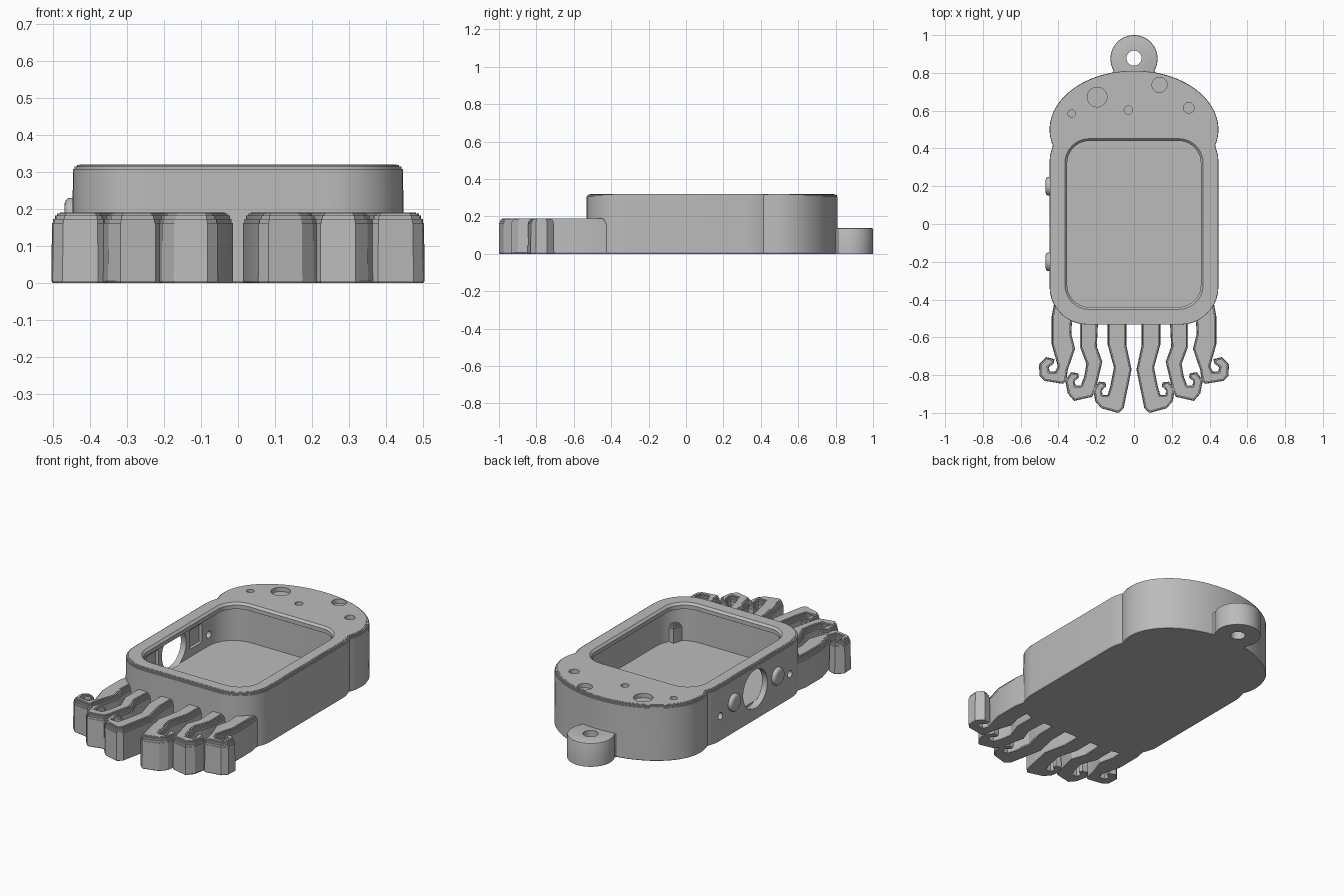
import bpy, bmesh, math
from mathutils import Vector, Matrix

if "Cube" in bpy.data.objects:
    bpy.data.objects.remove(bpy.data.objects["Cube"])

grey = bpy.data.materials.new("plain grey")
grey.use_nodes = True
grey.diffuse_color = (0.5, 0.5, 0.5, 1)
grey.node_tree.nodes["Principled BSDF"].inputs["Base Color"].default_value = (0.5, 0.5, 0.5, 1)


def arc(cx, cy, rx, ry, a0, a1, n):
    """Points along an elliptical arc, angles in degrees."""
    angles = [math.radians(a0 + (a1 - a0) * i / n) for i in range(n + 1)]
    return [(cx + rx * math.cos(a), cy + ry * math.sin(a)) for a in angles]


def circle(cx, cy, r, n=32):
    return arc(cx, cy, r, r, 0, 360, n)[:-1]


def rounded_rect(hx, hy, r, n=10):
    pts = []
    for i, (sx, sy) in enumerate([(1, 1), (-1, 1), (-1, -1), (1, -1)]):
        pts += arc(sx * (hx - r), sy * (hy - r), r, r, 90 * i, 90 * i + 90, n)
    return pts


def inset(pts, d):
    """Move a counter-clockwise outline inward by d with mitred corners."""
    out = []
    for i, p in enumerate(pts):
        p = Vector(p)
        e1 = (p - Vector(pts[i - 1])).normalized()
        e2 = (Vector(pts[(i + 1) % len(pts)]) - p).normalized()
        n1, n2 = Vector((-e1.y, e1.x)), Vector((-e2.y, e2.x))
        out.append(p + (n1 + n2) * d / max(1 + n1.dot(n2), 0.5))
    return out


def slab(name, outline, rings, matrix=None):
    """Stack copies of an outline; rings are (height, inset) pairs."""
    area = sum(a[0] * b[1] - b[0] * a[1] for a, b in zip(outline, outline[1:] + outline[:1]))
    if area < 0:
        outline = outline[::-1]
    bm = bmesh.new()
    loops = [[bm.verts.new((p[0], p[1], z)) for p in inset(outline, d)] for z, d in rings]
    n = len(outline)
    for lo, hi in zip(loops, loops[1:]):
        for i in range(n):
            j = (i + 1) % n
            bm.faces.new((lo[i], lo[j], hi[j], hi[i]))
    bm.faces.new(loops[0][::-1])
    bm.faces.new(loops[-1])
    bmesh.ops.recalc_face_normals(bm, faces=bm.faces)
    if matrix:
        bm.transform(matrix)
    mesh = bpy.data.meshes.new(name)
    bm.to_mesh(mesh)
    bm.free()
    mesh.materials.append(grey)
    ob = bpy.data.objects.new(name, mesh)
    bpy.context.collection.objects.link(ob)
    return ob


def rounded_top(z, w, h, steps):
    """Rings of a wall whose top edge is rounded by width w and height h."""
    rings = [(0, 0)]
    for i in range(steps + 1):
        a = math.pi / 2 * i / steps
        rings.append((z - h + h * math.sin(a), w * (1 - math.cos(a))))
    return rings


def terraced_top(z, w, h, steps, grow=0):
    """Rings of a wall whose rounded top edge is built from small terraces."""
    rings = [(0, 0.004 - grow), (0.006, -grow)]
    for i in range(steps):
        a = math.pi / 2 * i / steps
        level = z - h + h * math.sin(a)
        rings += [(level, w * (1 - math.cos(a)) - grow),
                  (level, w * (1 - math.cos(a + math.pi / 2 / steps)) - grow)]
    return rings[:2] + rings[3:] + [(z, rings[-1][1])]


def cut(target, cutters):
    for c in cutters:
        c.hide_render = True
        m = target.modifiers.new("cut", 'BOOLEAN')
        m.operation, m.solver, m.object = 'DIFFERENCE', 'EXACT', c
    bpy.context.view_layer.objects.active = target
    for m in list(target.modifiers):
        bpy.ops.object.modifier_apply(modifier=m.name)
    for c in cutters:
        bpy.data.objects.remove(c)


def finish(ob, angle):
    bpy.ops.object.select_all(action='DESELECT')
    ob.select_set(True)
    bpy.context.view_layer.objects.active = ob
    bpy.ops.object.shade_smooth_by_angle(angle=math.radians(angle))


def sideways(x, y, z):
    """Stand a slab on the side wall so its height points to -x."""
    return Matrix.Translation((x, y, z)) @ Matrix.Rotation(-math.pi / 2, 4, 'Y')


# Case: rounded rectangle joined to a domed head, with a notch between
notch = 0.4
rect = [p for p in rounded_rect(0.447, 0.533, 0.2) if p[1] < notch - 0.01]
left_low = sorted((p for p in rect if p[0] < 0), key=lambda p: (-p[1], p[0]))
right_low = sorted((p for p in rect if p[0] > 0), key=lambda p: (p[1], p[0]))
head = arc(0, 0.5, 0.447, 0.312, -16, 196, 56)
case = slab("case", left_low + right_low + [(0.434, notch)] + head + [(-0.434, notch)],
            terraced_top(0.32, 0.02, 0.02, 4))

# Wide cavity under a narrower lip, head dimples and side wall openings
cutters = [slab("cavity_cutter", rounded_rect(0.412, 0.478, 0.16), [(0.08, 0), (0.285, 0)]),
           slab("window_cutter", rounded_rect(0.366, 0.452, 0.13),
                [(0.2, 0.012), (0.308, 0.012), (0.32, 0), (0.4, 0)])]
for x, y, r in [(-0.195, 0.672, 0.052), (0.135, 0.737, 0.04), (-0.33, 0.585, 0.02),
                (-0.03, 0.603, 0.022), (0.29, 0.615, 0.028)]:
    cutters.append(slab("dimple_cutter", circle(x, y, r), [(0.295, 0), (0.4, 0)]))
for y, z, r in [(0, 0.18, 0.112), (0.32, 0.145, 0.02), (-0.32, 0.145, 0.02)]:
    cutters.append(slab("side_hole_cutter", circle(0, 0, r), [(0, 0), (0.2, 0)],
                        sideways(-0.405, y, z)))
for y in (-0.2, 0.2):
    cutters.append(slab("button_recess_cutter", rounded_rect(0.055, 0.055, 0.005, 2),
                        [(0, 0), (0.025, 0)], sideways(-0.405, y, 0.18)))
cut(case, cutters)
finish(case, 18)

# Side buttons
for name, y in (("front_button", -0.2), ("rear_button", 0.2)):
    finish(slab(name, circle(0, 0, 0.05), rounded_top(0.042, 0.018, 0.016, 4),
                sideways(-0.426, y, 0.18)), 30)

# Hanging tab with a hole
tab = slab("hanging_tab", arc(0, 0.875, 0.125, 0.125, -30, 210, 40) + [(-0.12, 0.77), (0.12, 0.77)],
           rounded_top(0.137, 0.006, 0.006, 2))
cut(tab, [slab("tab_hole_cutter", circle(0, 0.878, 0.04), [(-0.1, 0), (0.3, 0)])])
finish(tab, 30)

# Tentacles: kinked legs ending in outward hooks, mirrored across x
tentacles = {
    "outer": [(.36, -.40), (.333, -.5), (.338, -.58), (.318, -.66), (.356, -.77), (.364, -.825),
              (.38, -.84), (.47, -.825), (.494, -.80), (.497, -.745), (.463, -.711), (.428, -.72),
              (.432, -.737), (.458, -.755), (.452, -.785), (.413, -.788), (.397, -.755),
              (.43, -.635), (.43, -.49), (.415, -.41)],
    "middle": [(.195, -.49), (.203, -.65), (.174, -.73), (.21, -.88), (.226, -.91), (.315, -.93),
               (.345, -.895), (.358, -.83), (.33, -.791), (.301, -.795), (.298, -.81), (.322, -.83),
               (.314, -.86), (.277, -.86), (.258, -.81), (.246, -.74), (.28, -.65), (.28, -.49)],
    "inner": [(.047, -.49), (.047, -.64), (.019, -.77), (.06, -.972), (.084, -.994), (.17, -.97),
              (.2, -.935), (.209, -.877), (.182, -.841), (.156, -.844), (.154, -.858), (.179, -.88),
              (.17, -.91), (.135, -.91), (.12, -.86), (.1, -.76), (.133, -.64), (.133, -.49)],
}
for name, pts in tentacles.items():
    for side, s in (("left", 1), ("right", -1)):
        leg = slab(f"{side}_{name}_tentacle", [(s * x, y) for x, y in pts],
                   terraced_top(0.19, 0.022, 0.04, 5, grow=0.006))
        finish(leg, 25)
